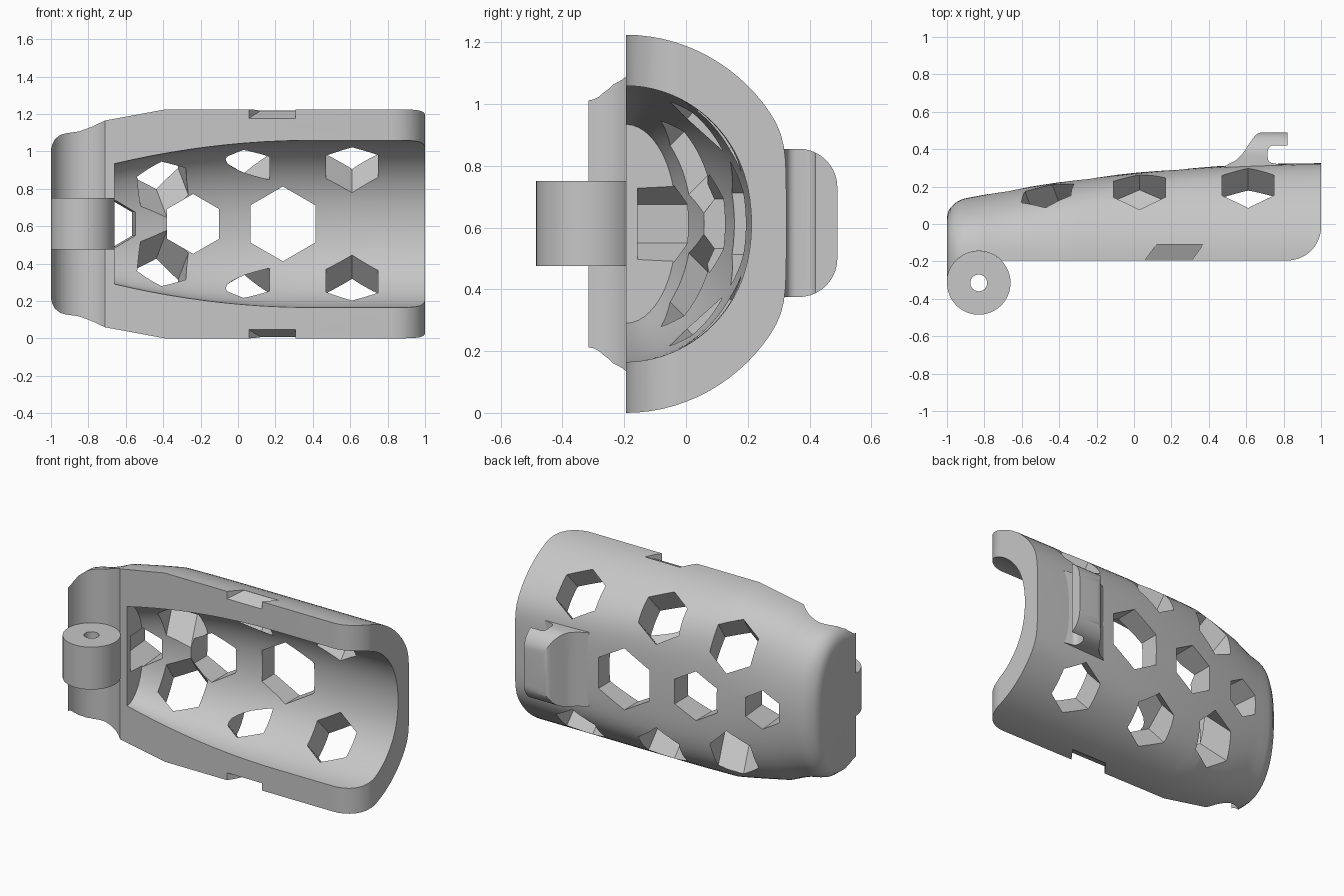
import bpy, bmesh, math
from mathutils import Matrix

cube = bpy.data.objects.get("Cube")
if cube:
    bpy.data.objects.remove(cube, do_unlink=True)

AXIS_Y, AXIS_Z = -0.195, 0.612      # centre line of the half shell

grey = bpy.data.materials.new("plain_grey")
grey.use_nodes = True
colour = (0.57, 0.57, 0.57, 1)
grey.diffuse_color = colour
grey.node_tree.nodes["Principled BSDF"].inputs["Base Color"].default_value = colour


def loft(name, rings):
    """Closed solid through a list of equal-length point rings."""
    bm = bmesh.new()
    loops = [[bm.verts.new(p) for p in ring] for ring in rings]
    n = len(loops[0])
    for a, b in zip(loops, loops[1:]):
        for i in range(n):
            j = (i + 1) % n
            bm.faces.new((a[i], a[j], b[j], b[i]))
    bm.faces.new(loops[0])
    bm.faces.new(loops[-1])
    bmesh.ops.recalc_face_normals(bm, faces=bm.faces)
    mesh = bpy.data.meshes.new(name)
    bm.to_mesh(mesh)
    bm.free()
    mesh.materials.append(grey)
    ob = bpy.data.objects.new(name, mesh)
    bpy.context.collection.objects.link(ob)
    return ob


def prism(name, pts, lo, hi):
    return loft(name, [[(x, y, z) for x, y in pts] for z in (lo, hi)])


def boolean(ob, cutter, operation="DIFFERENCE"):
    cutter.hide_render = True
    mod = ob.modifiers.new("cut", "BOOLEAN")
    mod.operation, mod.object, mod.solver = operation, cutter, "EXACT"
    bpy.context.view_layer.objects.active = ob
    bpy.ops.object.modifier_apply(modifier=mod.name)
    bpy.data.objects.remove(cutter, do_unlink=True)


def smooth(ob):
    bpy.ops.object.select_all(action="DESELECT")
    ob.select_set(True)
    bpy.context.view_layer.objects.active = ob
    bpy.ops.object.shade_smooth_by_angle(angle=math.radians(30))


def arc(cx, cy, r, start, end, steps):
    angles = [math.radians(start + (end - start) * i / steps) for i in range(steps + 1)]
    return [(cx + r * math.cos(a), cy + r * math.sin(a)) for a in angles]


def section(x, half, dome, top, power, steps=48):
    """Half-oval at x, its crown flattened at top, with straight skirts to the front."""
    flat = (top ** -power - dome ** -power) ** (-1 / power)
    ring = [(x, -0.45, AXIS_Z + half)]
    for i in range(steps + 1):
        a = math.pi * i / steps
        c, s = math.cos(a), math.sin(a)
        d = math.hypot(s / dome, c / half)
        r = (d ** power + (max(s, 0) / flat) ** power) ** (-1 / power)
        ring.append((x, AXIS_Y + r * s, AXIS_Z + r * c))
    return ring + [(x, -0.45, AXIS_Z - half)]


# Outer silhouette rules
SIDE = [(-1, .4), (-.993, .425), (-.98, .452), (-.95, .476), (-.92, .485), (-.85, .497),
        (-.78, .522), (-.71, .553), (-.39, .612), (1, .612)]


def half_width(x):
    for (x0, h0), (x1, h1) in zip(SIDE, SIDE[1:]):
        if x <= x1:
            return h0 + (h1 - h0) * (x - x0) / (x1 - x0)
    return SIDE[-1][1]


def crown(x):
    y = 0.325 - 0.052 * (1 - x) ** 2
    t = min(1, max(0, (-0.9 - x) / 0.1))
    return y - 0.08 * (1 - math.sqrt(1 - t * t)) - AXIS_Y


# Shell body, rounder towards the hinge end
xs = sorted({x for x, _ in SIDE} | {-.9} | {-.6 + .1 * i for i in range(16)})
shell = loft("shell", [section(x, half_width(x), .578, crown(x), 2.8 + 31 * ((x + 1) / 2) ** 2)
                       for x in xs])

# Side outline: hinge hollow, flat rim and rounded open end
outline = ([(-1.2, -.315)] + arc(-.83, -.315, .17, 180, 45, 24)
           + arc(.82, -.015, .18, -90, 0, 14) + [(1, .7), (-1.2, .7)])
boolean(shell, prism("outline", outline, -.3, 1.5), "INTERSECT")

# Cavity
rings = []
for i in range(19):
    x = -.66 + 1.8 * i / 18
    t = max(0, (.4 - x) / 1.06)
    depth = crown(min(x, 1)) - .113 - .1 * t * t
    rings.append(section(x, .447 - .125 * t * t, depth * 1.02, depth, 12))
boolean(shell, loft("cavity", rings))


# Hexagonal vents: x, angle round the shell, lean, radius, start
def vent(x, angle, lean, radius, start):
    hexagon = arc(0, 0, radius, 90, 390, 5)
    ob = prism("vent", hexagon, start, .85)
    ob.data.transform(Matrix.Translation((x, AXIS_Y, AXIS_Z))
                      @ Matrix.Rotation(math.radians(angle - 90), 4, "X")
                      @ Matrix.Rotation(math.radians(lean), 4, "Y"))
    boolean(shell, ob)


vent(.24, 0, 0, .2, .1)
vent(-.24, 0, 0, .16, .1)
vent(-.64, 0, -5, .125, .04)
for side in (1, -1):
    vent(.61, 47 * side, 0, .16, .2)
    vent(.03, 48 * side, 0, .16, .386)
    vent(-.325, 45 * side, -15, .155, .15)

# Slanted wedge notches in both rims, running out into the outer surface
for side in (1, -1):
    wedge = [[(x, y, AXIS_Z + side * r) for x, r in
              ((x0, low), (x0 + .25, low), (x0 + .25, .7), (x0, .7))]
             for x0, y, low in ((.01, -.26, .534), (.12, -.11, .604))]
    boolean(shell, loft("notch", wedge))
smooth(shell)

# Hinge knuckle with pin hole
knuckle = prism("hinge_knuckle", arc(-.83, -.315, .17, 0, 352.5, 47), .475, .75)
boolean(knuckle, prism("pin_hole", arc(-.83, -.315, .045, 0, 345, 23), .3, .9))
smooth(knuckle)

# Latch hook with rounded outer corners
hook_side = ([(.46, .28), (.5, .318), (.54, .337), (.58, .375), (.62, .435)]
             + arc(.69, .43, .06, 140, 90, 6) + [(.82, .49), (.82, .42)]
             + arc(.745, .39, .03, 90, 180, 5) + arc(.745, .355, .03, 180, 270, 5)
             + [(.79, .316), (.79, .28)])
hook = prism("latch_hook", hook_side, .375, .855)
corners = [(.2, .375)] + arc(.365, .5, .125, -90, 0, 10) \
    + arc(.365, .73, .125, 0, 90, 10) + [(.2, .855)]
boolean(hook, loft("hook_corners", [[(x, y, z) for y, z in corners] for x in (.3, .95)]),
        "INTERSECT")
smooth(hook)
